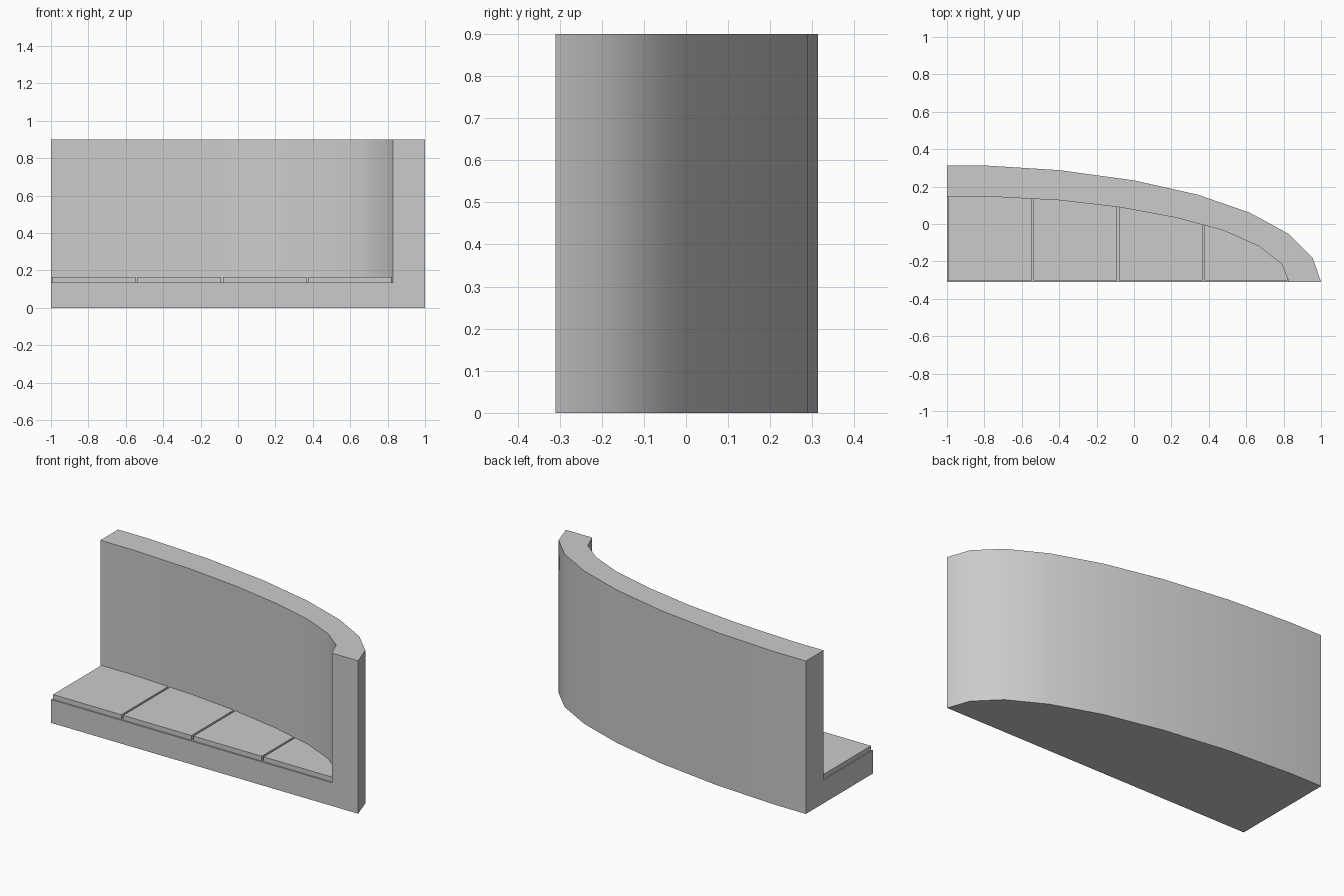
import bpy
import bmesh
from math import radians

if "Cube" in bpy.data.objects:
    bpy.data.objects.remove(bpy.data.objects["Cube"], do_unlink=True)

FRONT, BASE_TOP, SEAT_TOP, HEIGHT = -0.31, 0.137, 0.165, 0.9
OUTER = [(-1, .313), (-.8, .313), (-.4, .288), (0, .233), (.34, .157),
         (.62, .06), (.83, -.055), (.955, -.18), (1, FRONT)]
INNER = [(-1, .148), (-.8, .148), (-.4, .127), (-.08, .09), (.22, .035),
         (.48, -.035), (.67, -.12), (.79, -.215), (.828, FRONT)]

grey = bpy.data.materials.new("plain grey")
grey.use_nodes = True
COLOUR = (0.6, 0.6, 0.6, 1)
grey.diffuse_color = COLOUR
grey.node_tree.nodes["Principled BSDF"].inputs["Base Color"].default_value = COLOUR


def prism(name, outline, z0, z1):
    """Extrude a flat outline from z0 up to z1."""
    bm = bmesh.new()
    face = bm.faces.new([bm.verts.new((x, y, z0)) for x, y in outline])
    top = bmesh.ops.extrude_face_region(bm, geom=[face])["geom"]
    bmesh.ops.translate(bm, vec=(0, 0, z1 - z0),
                        verts=[v for v in top if isinstance(v, bmesh.types.BMVert)])
    bmesh.ops.recalc_face_normals(bm, faces=bm.faces)
    mesh = bpy.data.meshes.new(name)
    bm.to_mesh(mesh)
    bm.free()
    mesh.materials.append(grey)
    obj = bpy.data.objects.new(name, mesh)
    bpy.context.collection.objects.link(obj)
    return obj


def inner_y(x):
    """Depth of the inner wall curve at a given x."""
    for (xa, ya), (xb, yb) in zip(INNER, INNER[1:]):
        if xa <= x <= xb:
            return ya + (yb - ya) * (x - xa) / (xb - xa)
    return FRONT


# Curved wall and base in one block, hollowed above the base
body = prism("curved_wall_and_base", OUTER + [(-1, FRONT)], 0, HEIGHT)
hollow = [(-1.2, INNER[0][1])] + INNER[1:] + [(INNER[-1][0], -.5), (-1.2, -.5)]
cutter = prism("hollow_cutter", hollow, BASE_TOP, 1.2)
cutter.hide_render = True
bpy.context.view_layer.objects.active = body
body.select_set(True)
cut = body.modifiers.new("hollow", "BOOLEAN")
cut.operation = "DIFFERENCE"
cut.solver = "EXACT"
cut.object = cutter
bpy.ops.object.modifier_apply(modifier=cut.name)
bpy.data.objects.remove(cutter, do_unlink=True)
bpy.ops.object.shade_smooth_by_angle(angle=radians(35))

# Four seat panels with narrow gaps, trimmed to the inner curve
GAP = 0.006
PANEL = 0.457
for i in range(4):
    x0 = -1 + i * PANEL + GAP
    x1 = -1 + (i + 1) * PANEL - GAP
    front = FRONT + 0.009
    if i == 3:
        x1 = 0.822
    curve = [(x0, inner_y(x0))]
    curve += [p for p in INNER if x0 < p[0] < x1]
    curve.append((x1, max(inner_y(x1), front + 0.001)))
    prism(f"seat_panel_{i + 1}", curve + [(x1, front), (x0, front)],
          BASE_TOP, SEAT_TOP)
